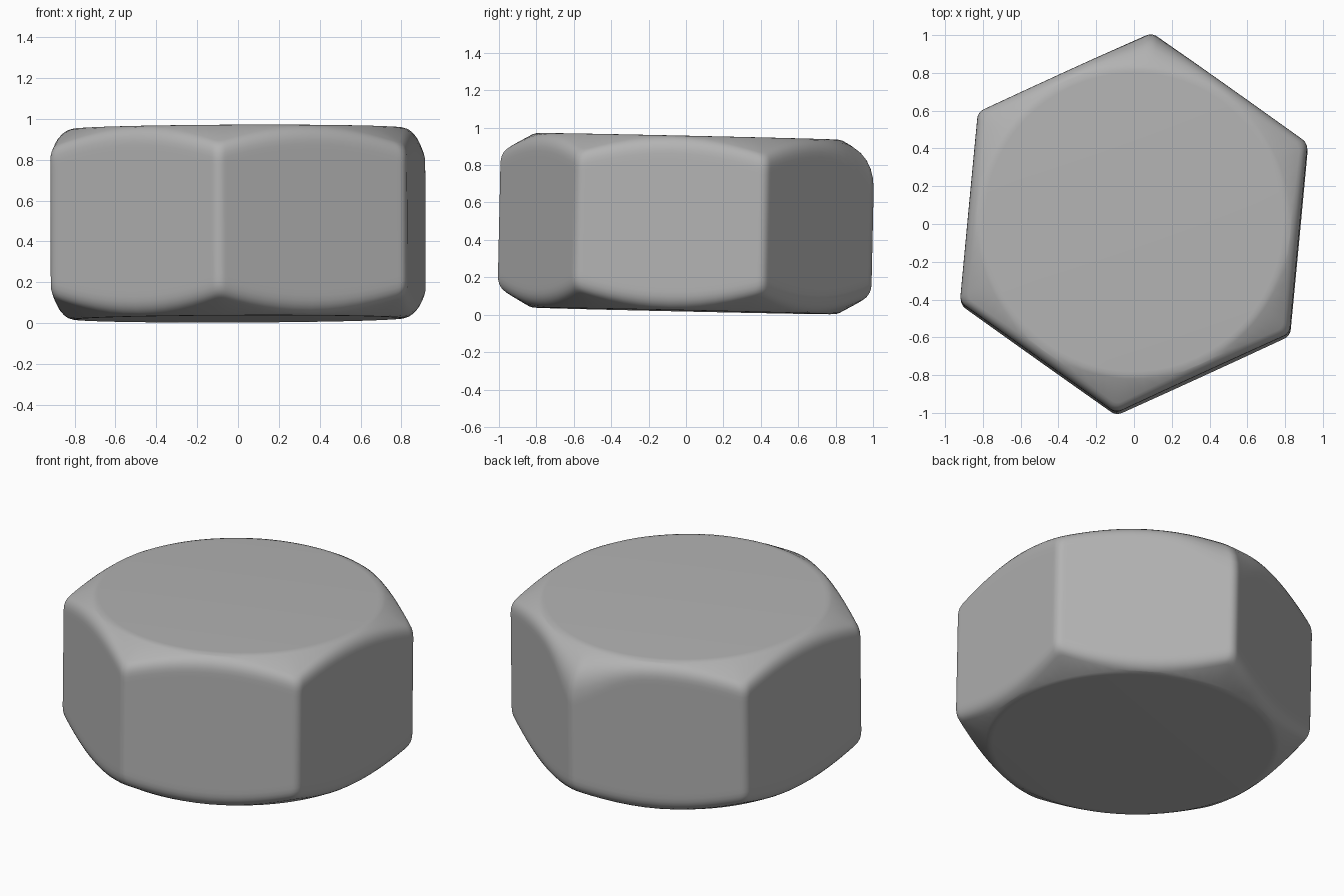
import bpy, bmesh
from math import sin, cos, tan, radians, sqrt, pi
from mathutils import Matrix, Vector

if "Cube" in bpy.data.objects:
    bpy.data.objects.remove(bpy.data.objects["Cube"])

APOTHEM = 0.877      # centre to flat side
CORNER = 0.06        # rounding radius of the upright edges
FLAT = 0.82          # radius of the round end face
HALF = 0.467         # half thickness
SLOPE = 0.58         # drop of the end chamfer
TURN = radians(24.6)
STEPS = [0, 0.6, 1.2, 1.8, 2.6, 5, 9, 14, 19, 24, 30]   # degrees from a corner


def hex_radius(delta):
    """Distance from the axis to the rounded hexagon, delta away from a corner."""
    inner = (APOTHEM - CORNER) / cos(pi / 6)
    flat = APOTHEM / cos(pi / 6 - delta)
    if flat * sin(pi / 6 - delta) <= (APOTHEM - CORNER) * tan(pi / 6):
        return flat
    return inner * cos(delta) + sqrt(CORNER ** 2 - (inner * sin(delta)) ** 2)


def end_profile(radius, soft):
    """Points (r, z) from the end face, over the chamfer, to the side wall."""
    edge = Vector((radius, HALF - SLOPE * (radius - FLAT)))
    start = edge.lerp(Vector((FLAT, HALF)), min(0.8, soft / (radius - FLAT)))
    end = edge - Vector((0, soft * 1.4))
    pts = [Vector((FLAT - 0.03, HALF)), Vector((FLAT - 0.01, HALF - 0.001)),
           Vector((FLAT + 0.01, HALF - 0.007))]
    for i in range(6):
        t = i / 5
        pts.append(start.lerp(edge, t).lerp(edge.lerp(end, t), t))
    pts.append(end - Vector((0, 0.03)))
    return pts


# Angles around the head, closer together near each corner
around = []
for k in range(6):
    for d in STEPS[::-1][1:]:
        around.append((k * pi / 3 - radians(d), radians(d)))
    for d in STEPS[1:]:
        around.append((k * pi / 3 + radians(d), radians(d)))

# Hexagonal head with chamfered ends
bm = bmesh.new()
columns = []
for a, delta in around:
    r = hex_radius(delta)
    # one corner is worn rounder on its upper end
    worn = 0.07 * max(0, cos(a - pi / 3)) ** 40
    top = end_profile(r, 0.045 + worn)
    low = end_profile(r, 0.045)
    ring = [(p.x, p.y) for p in top] + [(p.x, -p.y) for p in reversed(low)]
    columns.append([bm.verts.new((q * cos(a + TURN), q * sin(a + TURN), z))
                    for q, z in ring])

for i, col in enumerate(columns):
    nxt = columns[(i + 1) % len(columns)]
    for j in range(len(col) - 1):
        bm.faces.new((col[j], col[j + 1], nxt[j + 1], nxt[j]))
bm.faces.new([c[0] for c in columns])
bm.faces.new([c[-1] for c in reversed(columns)])
bmesh.ops.recalc_face_normals(bm, faces=bm.faces)

# Slight lean, resting on the ground
bm.transform(Matrix.Translation((0, 0, 0.487)) @ Matrix.Rotation(-0.022, 4, 'X')
             @ Matrix.Rotation(-0.004, 4, 'Y'))

mesh = bpy.data.meshes.new("hex_head")
bm.to_mesh(mesh)
bm.free()
head = bpy.data.objects.new("hex_head", mesh)
bpy.context.collection.objects.link(head)

# Plain grey metal
grey = bpy.data.materials.new("grey_metal")
grey.use_nodes = True
colour = (0.45, 0.45, 0.45, 1)
grey.diffuse_color = colour
grey.node_tree.nodes["Principled BSDF"].inputs["Base Color"].default_value = colour
mesh.materials.append(grey)

bpy.ops.object.select_all(action='DESELECT')
head.select_set(True)
bpy.context.view_layer.objects.active = head
bpy.ops.object.shade_smooth_by_angle(angle=radians(50))
